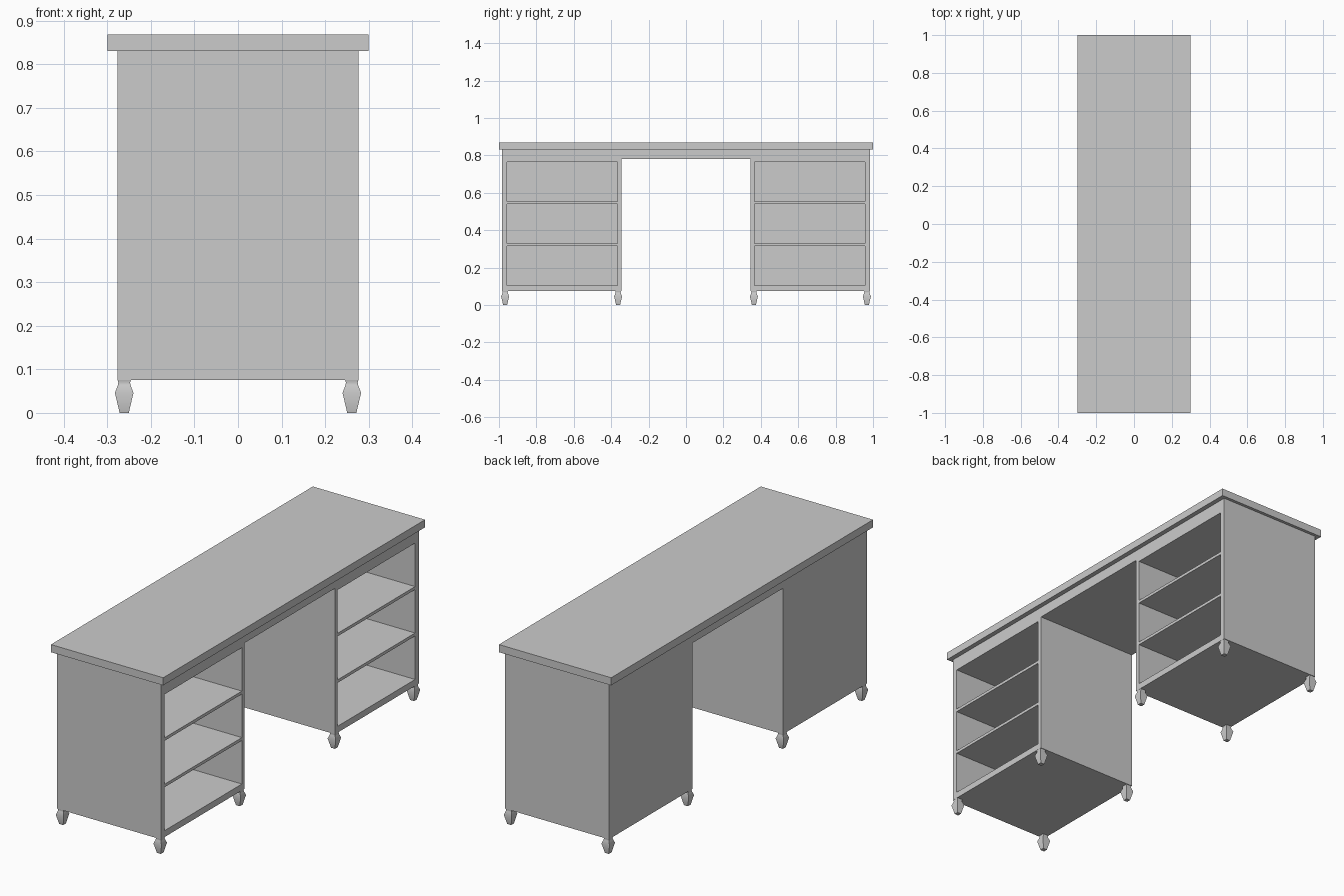
import bpy, bmesh, math

if "Cube" in bpy.data.objects:
    bpy.data.objects.remove(bpy.data.objects["Cube"])

TOP_Z, BODY_TOP, KNEE_Z, BASE_Z = 0.868, 0.831, 0.78, 0.075
HALF_X, OUT_Y, IN_Y = 0.277, 0.985, 0.345


def make_object(name, bm):
    bmesh.ops.recalc_face_normals(bm, faces=bm.faces)
    mesh = bpy.data.meshes.new(name)
    bm.to_mesh(mesh)
    bm.free()
    obj = bpy.data.objects.new(name, mesh)
    bpy.context.collection.objects.link(obj)
    return obj


def add_box(bm, lo, hi):
    verts = bmesh.ops.create_cube(bm, size=1)["verts"]
    for v in verts:
        v.co = [(a + b) / 2 + c * (b - a) for a, b, c in zip(lo, hi, v.co)]


def activate(obj):
    bpy.ops.object.select_all(action='DESELECT')
    obj.select_set(True)
    bpy.context.view_layer.objects.active = obj


# Desk top
bm = bmesh.new()
add_box(bm, (-0.3, -1, BODY_TOP), (0.3, 1, TOP_Z))
make_object("desk_top", bm)

# Body: two pedestals and a bridge, extruded from one outline
outline = [(-OUT_Y, BASE_Z), (-IN_Y, BASE_Z), (-IN_Y, KNEE_Z), (IN_Y, KNEE_Z),
           (IN_Y, BASE_Z), (OUT_Y, BASE_Z), (OUT_Y, BODY_TOP), (-OUT_Y, BODY_TOP)]
bm = bmesh.new()
face = bm.faces.new([bm.verts.new((-HALF_X, y, z)) for y, z in outline])
ext = bmesh.ops.extrude_face_region(bm, geom=[face])["geom"]
bmesh.ops.translate(bm, vec=(2 * HALF_X, 0, 0),
                    verts=[g for g in ext if isinstance(g, bmesh.types.BMVert)])
body = make_object("pedestal_body", bm)

# Open compartments: three per pedestal, open on the +x side
bm = bmesh.new()
for side in (-1, 1):
    y0, y1 = sorted((side * 0.366, side * 0.957))
    for i in range(3):
        z0 = 0.106 + i * 0.2245
        add_box(bm, (-HALF_X + 0.02, y0, z0), (HALF_X + 0.1, y1, z0 + 0.21))
cutter = make_object("compartment_cutter", bm)
cutter.hide_render = True

mod = body.modifiers.new("compartments", 'BOOLEAN')
mod.operation = 'DIFFERENCE'
mod.solver = 'EXACT'
mod.object = cutter
activate(body)
bpy.ops.object.modifier_apply(modifier=mod.name)
bpy.data.objects.remove(cutter)

# Square tapered feet, built from (z, half width) rings
profile = [(0, 0.0105), (0.046, 0.0213), (0.064, 0.0145), (0.070, 0.0135), (0.077, 0.0158)]
corners = [(-1, -1), (1, -1), (1, 1), (-1, 1)]


def add_foot(name, x, y):
    bm = bmesh.new()
    rings = [[bm.verts.new((x + cx * r, y + cy * r, z)) for cx, cy in corners]
             for z, r in profile]
    for a, b in zip(rings, rings[1:]):
        for i in range(4):
            j = (i + 1) % 4
            bm.faces.new((a[i], a[j], b[j], b[i]))
    bm.faces.new(rings[0][::-1])
    bm.faces.new(rings[-1])
    activate(make_object(name, bm))
    bpy.ops.object.shade_smooth_by_angle(angle=math.radians(50))


for sx in (-1, 1):
    for y in (-0.967, -0.363, 0.363, 0.967):
        add_foot("foot", sx * 0.2612, y)
